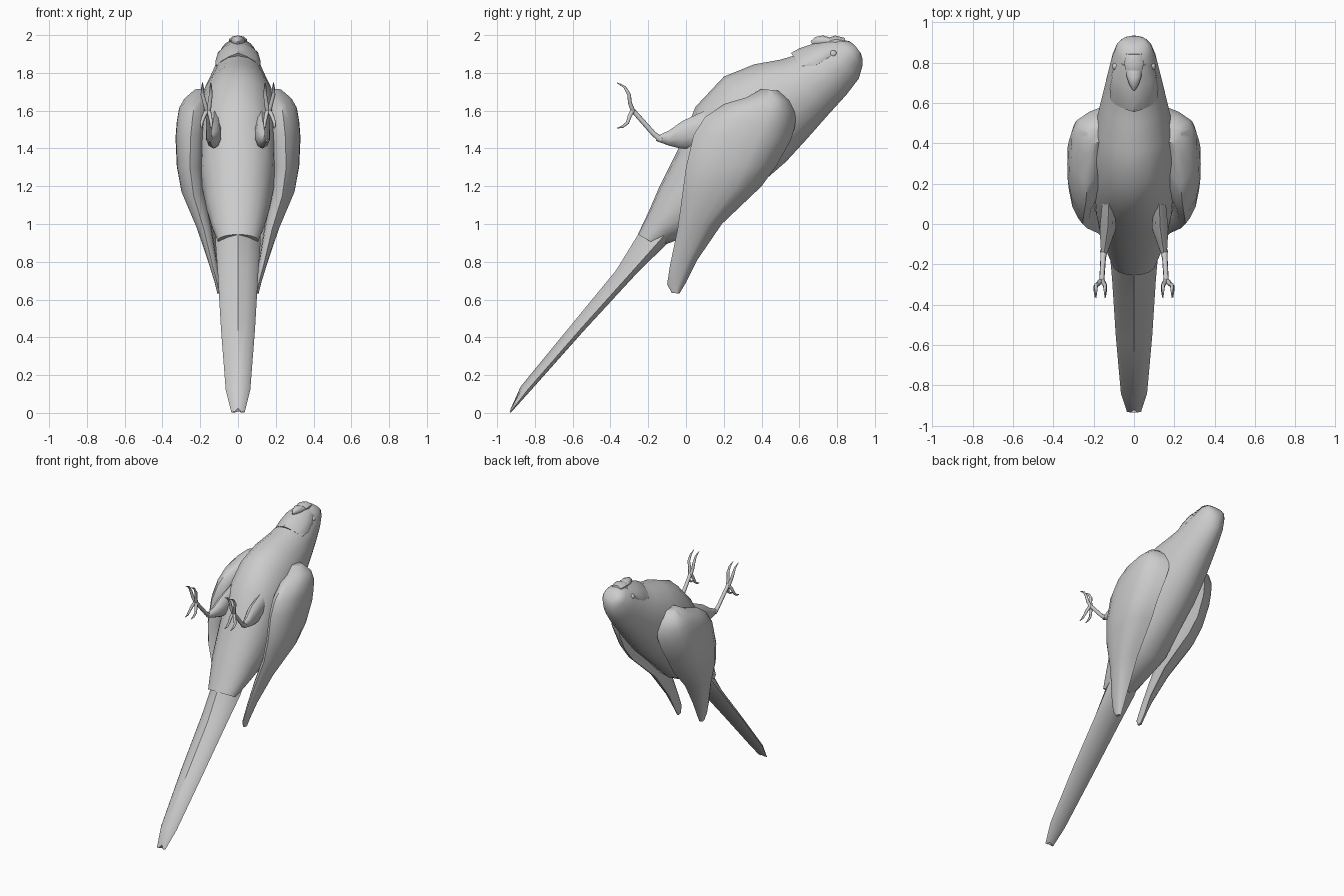
import bpy, bmesh, math
from mathutils import Vector

if "Cube" in bpy.data.objects:
    bpy.data.objects.remove(bpy.data.objects["Cube"])

grey = bpy.data.materials.new("plain_grey")
grey.diffuse_color = (0.6, 0.6, 0.6, 1)
grey.use_nodes = True
grey.node_tree.nodes["Principled BSDF"].inputs["Base Color"].default_value = grey.diffuse_color


def loft(name, rings, angle=40, mirror=False):
    """Skin a list of closed rings, cap both ends, optionally mirror across x."""
    bm = bmesh.new()
    rows = [[bm.verts.new(p) for p in r] for r in rings]
    n = len(rows[0])
    for a, b in zip(rows, rows[1:]):
        for i in range(n):
            j = (i + 1) % n
            bm.faces.new((a[i], a[j], b[j], b[i]))
    bm.faces.new(rows[0])
    bm.faces.new(rows[-1])
    bmesh.ops.recalc_face_normals(bm, faces=bm.faces)
    me = bpy.data.meshes.new(name)
    bm.to_mesh(me)
    bm.free()
    ob = bpy.data.objects.new(name, me)
    bpy.context.collection.objects.link(ob)
    me.materials.append(grey)
    bpy.ops.object.select_all(action='DESELECT')
    ob.select_set(True)
    bpy.context.view_layer.objects.active = ob
    bpy.ops.object.shade_smooth_by_angle(angle=math.radians(angle))
    if mirror:
        ob.modifiers.new("both_sides", 'MIRROR')
    return ob


def section(front, back, w, power=1.0, n=16, x=0.0, skew=0.0):
    """Oval ring between a front and a back point (y, z).
    Higher power is more ridged; skew moves the sides towards the back."""
    f, b = Vector((x, *front)), Vector((x, *back))
    mid, half = (f + b) / 2, (f - b) / 2
    ring = []
    for i in range(n):
        t = 2 * math.pi * i / n
        s, c = math.sin(t), math.cos(t)
        ring.append(mid + half * (c * abs(c) ** (power - 1) - skew * abs(s) * (1 + min(c, 0)))
                    + Vector((w * math.copysign(abs(s) ** power, s), 0, 0)))
    return ring


def tube(name, path, radii, n=7):
    """Tapered limb along a path, mirrored to the other side."""
    pts = [Vector(p) for p in path]
    rings = []
    for i, p in enumerate(pts):
        d = (pts[min(i + 1, len(pts) - 1)] - pts[max(i - 1, 0)]).normalized()
        u = d.cross(Vector((1, 0, 0.01))).normalized()
        v = d.cross(u)
        rings.append([p + (u * math.cos(a) + v * math.sin(a)) * radii[i]
                      for a in (2 * math.pi * k / n for k in range(n))])
    return loft(name, rings, 60, True)


# Body and head: front point, back point, half width, ridge power
body = [((-.255, .945), (-.14, .88), .108, 1), ((-.2, 1.06), (-.06, .91), .138, 1),
        ((-.14, 1.2), (.03, .95), .165, .95), ((-.03, 1.42), (.21, 1.04), .198, .9),
        ((.05, 1.62), (.38, 1.2), .208, .95), ((.2, 1.78), (.53, 1.33), .21, 1),
        ((.36, 1.845), (.64, 1.45), .19, 1), ((.5, 1.87), (.75, 1.575), .16, 1),
        ((.6, 1.9), (.85, 1.685), .135, 1.05), ((.7, 1.945), (.915, 1.77), .115, 1.1),
        ((.8, 1.98), (.935, 1.84), .092, 1.05), ((.865, 1.968), (.933, 1.88), .07, 1),
        ((.895, 1.945), (.925, 1.905), .045, 1)]
loft("body", [section(*r) for r in body], 55)

# Long tail: flat behind, ridged in front, notched at the tip
tail = [((-.935, .01), (-.93, .0), .035), ((-.875, .14), (-.825, .115), .065),
        ((-.6, .475), (-.545, .43), .09), ((-.37, .755), (-.25, .75), .108),
        ((-.25, .95), (-.1, .895), .12), ((-.14, 1.12), (0, 1.0), .11)]
rings = [section(*r, power=1.15, n=12, skew=.45) for r in tail]
for p in rings[0]:
    p.z = max(p.z, 0)
    if abs(p.x) < .01:
        p += Vector((0, .015, .015))
loft("tail", rings, 30)

# Wings: front edge, back edge, x at front edge, middle, back edge, then inner x
wing = [((.4, 1.715), (.49, 1.705), .2, .23, .17, .15),
        ((.32, 1.67), (.55, 1.655), .215, .285, .16, .15),
        ((.2, 1.635), (.58, 1.59), .23, .312, .16, .16),
        ((.1, 1.565), (.578, 1.52), .24, .324, .165, .165),
        ((.04, 1.47), (.555, 1.445), .25, .331, .175, .175),
        ((0, 1.3), (.48, 1.31), .255, .324, .185, .185),
        ((-.02, 1.15), (.4, 1.2), .235, .3, .17, .175),
        ((-.045, .97), (.19, 1.0), .18, .22, .125, .14),
        ((-.085, .78), (.06, .81), .135, .155, .1, .11),
        ((-.1, .68), (0, .69), .108, .122, .095, .095),
        ((-.075, .635), (-.035, .632), .1, .11, .09, .09)]
steps = [0, .06, .18, .34, .5, .66, .82, .94, 1]
rings = []
for f, b, xf, xm, xb, xi in wing:
    def point(t, inner):
        bulge = 1 - abs(2 * t - 1) ** (5 if inner else 3 if t < .5 else 4)
        edge = xf if t < .5 else xb
        x = edge + ((xi if inner else xm) - edge) * bulge
        return Vector((x, f[0] + (b[0] - f[0]) * t, f[1] + (b[1] - f[1]) * t))
    rings.append([point(t, False) for t in steps] + [point(t, True) for t in steps[-2:0:-1]])
loft("wing", rings, 40, True)

# Feathered thighs
loft("thigh", [section((.1, 1.6), (.1, 1.4), .035, n=10, x=.125),
               section((-.02, 1.545), (-.03, 1.4), .042, n=10, x=.13),
               section((-.09, 1.495), (-.09, 1.415), .028, n=10, x=.14),
               section((-.155, 1.465), (-.16, 1.44), .013, n=10, x=.15)], 40, True)

# Shanks, toes and claws
tube("shank", [(.15, -.13, 1.445), (.153, -.17, 1.475), (.16, -.285, 1.605)], [.018, .014, .013])
for name, dx, sx in (("inner", -.004, -.012), ("outer", .004, .024)):
    x = .16 + dx
    tube(name + "_upper_toe", [(x, -.28, 1.595), (x + sx * .5, -.297, 1.64), (x + sx, -.302, 1.685),
         (x + sx, -.325, 1.725), (x + sx, -.365, 1.748)], [.012, .011, .010, .007, .002])
    tube(name + "_lower_toe", [(x, -.28, 1.605), (x + sx * .7, -.298, 1.57), (x + sx * 1.2, -.31, 1.535),
         (x + sx * 1.2, -.335, 1.515), (x + sx * 1.2, -.365, 1.507)], [.012, .011, .009, .007, .002])

# Face mask: feathered bib lying over the throat and cheeks
mask = [((.555, 1.905), (.64, 1.80), .118, 1.15, 14, 0, .5),
        ((.6, 1.93), (.73, 1.80), .124, 1.15, 14, 0, .25),
        ((.68, 1.957), (.81, 1.83), .11, 1.15, 14), ((.77, 1.978), (.87, 1.87), .078, 1.15, 14)]
loft("face_mask", [section(*r) for r in mask], 35)

# Hooked beak, nose cere and eyes
loft("beak", [section((.77, 1.985), (.79, 1.93), .042, n=10),
              section((.725, 1.998), (.74, 1.94), .038, n=10),
              section((.685, 1.99), (.70, 1.94), .024, n=10),
              section((.66, 1.968), (.668, 1.95), .006, n=10)], 40)
loft("cere", [section((.76, 1.988), (.77, 1.94), .044, n=10),
              section((.79, 1.998), (.81, 1.94), .05, n=10),
              section((.84, 1.985), (.85, 1.94), .04, n=10)], 40)
bpy.ops.mesh.primitive_uv_sphere_add(segments=12, ring_count=8, radius=.02, location=(0, 0, 0))
eye = bpy.context.object
eye.name = "eye"
for v in eye.data.vertices:
    v.co += Vector((.088, .78, 1.9))
eye.data.materials.append(grey)
bpy.ops.object.shade_smooth_by_angle(angle=math.radians(60))
eye.modifiers.new("both_sides", 'MIRROR')
